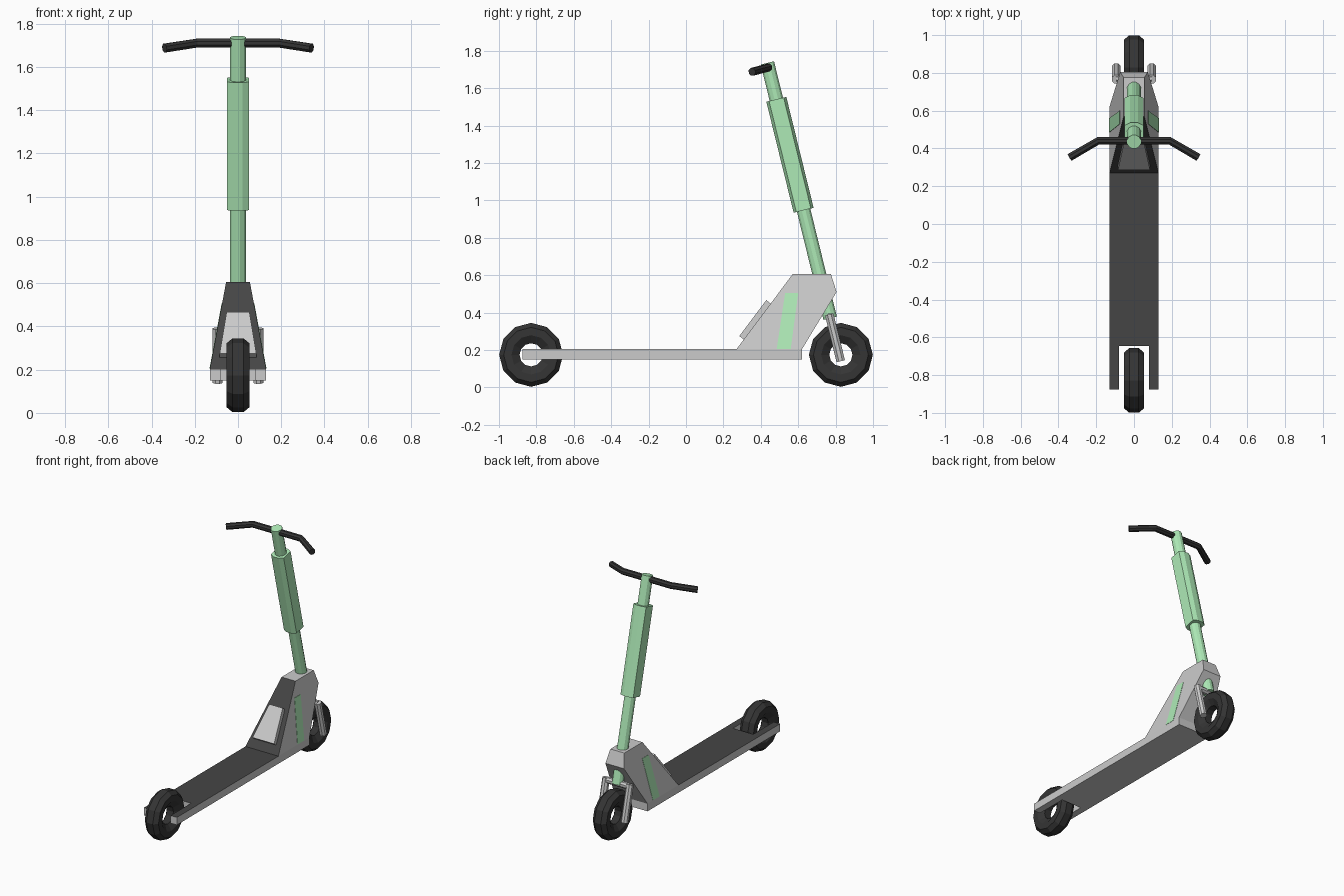
import bpy, bmesh, math
from mathutils import Vector

if "Cube" in bpy.data.objects:
    bpy.data.objects.remove(bpy.data.objects["Cube"])


def material(name, rgb):
    m = bpy.data.materials.new(name)
    m.diffuse_color = (*rgb, 1)
    m.use_nodes = True
    m.node_tree.nodes["Principled BSDF"].inputs["Base Color"].default_value = m.diffuse_color
    return m


GREY = material("light_grey", (0.72, 0.72, 0.72))
DARK = material("dark_grip", (0.06, 0.06, 0.06))
RUBBER = material("rubber", (0.035, 0.035, 0.035))
GREEN = material("green", (0.42, 0.82, 0.47))


def finish(name, bm, *mats):
    bmesh.ops.recalc_face_normals(bm, faces=bm.faces)
    mesh = bpy.data.meshes.new(name)
    bm.to_mesh(mesh)
    bm.free()
    for m in mats:
        mesh.materials.append(m)
    ob = bpy.data.objects.new(name, mesh)
    bpy.context.collection.objects.link(ob)
    return ob


def loft(name, rings, *mats, closed=False, dark_if=None):
    """Bridge a list of point rings; cap the ends unless closed."""
    bm = bmesh.new()
    vs = [[bm.verts.new(p) for p in r] for r in rings]
    n = len(vs[0])
    pairs = list(zip(vs, vs[1:] + vs[:1])) if closed else list(zip(vs, vs[1:]))
    for a, b in pairs:
        for i in range(n):
            j = (i + 1) % n
            bm.faces.new((a[i], a[j], b[j], b[i]))
    if not closed:
        bm.faces.new(vs[0])
        bm.faces.new(vs[-1])
    bmesh.ops.recalc_face_normals(bm, faces=bm.faces)
    if dark_if:
        for f in bm.faces:
            f.normal_update()
            if dark_if(f.normal):
                f.material_index = 1
    return finish(name, bm, *mats)


def circle(r, n):
    return [(r * math.cos(2 * math.pi * (i + .5) / n), r * math.sin(2 * math.pi * (i + .5) / n))
            for i in range(n)]


def sweep(name, section, path, mat):
    """Sweep a 2D section along a path of points."""
    path = [Vector(p) for p in path]
    rings = []
    for i, p in enumerate(path):
        d = (path[min(i + 1, len(path) - 1)] - path[max(i - 1, 0)]).normalized()
        u = Vector((1, 0, 0)) if abs(d.x) < 0.7 else Vector((0, 0, 1))
        u = (u - d * u.dot(d)).normalized()
        v = d.cross(u)
        rings.append([p + u * a + v * b for a, b in section])
    return loft(name, rings, mat)


def steer(z, x=0):
    """Point on the tilted steering axis."""
    return (x, 0.435 + 0.246 * (1.735 - z), z)


# Wheels: faceted tyres with an open hub
half = [(0.171, 0.025), (0.147, 0.054), (0.105, 0.054), (0.062, 0.026)]
tyre = half + [(r, -x) for r, x in reversed(half)]
for name, y in (("rear_wheel", -0.828), ("front_wheel", 0.828)):
    rings = []
    for i in range(12):
        a = 2 * math.pi * i / 12
        rings.append([(x, y + r * math.cos(a), 0.174 + r * math.sin(a)) for r, x in tyre])
    loft(name, rings, RUBBER, closed=True)

# Deck with a slot for the rear wheel and a dark tread on top
outline = [(-0.13, -0.875), (-0.08, -0.875), (-0.08, -0.645), (0.08, -0.645),
           (0.08, -0.875), (0.13, -0.875), (0.13, 0.62), (-0.13, 0.62)]
loft("deck", [[(x, y, z) for x, y in outline] for z in (0.15, 0.204)],
     GREY, DARK, dark_if=lambda n: n.z > 0.9)


# Head body: side profile tapering inward with height
def body_x(z):
    return 0.13 - (z - 0.204) * 0.075 / 0.401


profile = [(0.27, 0.204), (0.57, 0.605), (0.775, 0.605), (0.805, 0.51), (0.62, 0.204)]
loft("head_body", [[(s * body_x(z), y, z) for y, z in profile] for s in (-1, 1)],
     GREY, DARK, dark_if=lambda n: n.y < -0.6)


# Raised panel on the sloping front of the head body
def slope(x, along, out):
    return (x, 0.27 + 0.6 * along - 0.8 * out, 0.204 + 0.8 * along + 0.6 * out)


loft("front_panel", [[slope(x, a, out) for x, a in
                      ((-0.085, 0.065), (0.085, 0.065), (0.053, 0.305), (-0.053, 0.305))]
                     for out in (-0.005, 0.03)], GREY)

# Green stripes on both sides
stripe = [(0.485, 0.206), (0.56, 0.206), (0.60, 0.505), (0.53, 0.505)]
for name, s in (("left_stripe", -1), ("right_stripe", 1)):
    loft(name, [[(s * (body_x(z) + o), y, z) for y, z in stripe]
                for o in (-0.003, 0.002)], GREEN)

# Steering column and the wider sleeve around it
sweep("steering_column", circle(0.038, 12), [steer(0.37), steer(1.735)], GREEN)
quarter = [(0.05, 0.04), (0.02, 0.055)]
sleeve = quarter + [(-0.02, 0.055), (-0.05, 0.04)]
sleeve += [(-a, -b) for a, b in sleeve]
sweep("column_sleeve", sleeve, [steer(0.947), steer(1.54)], GREEN)

# Fork: two legs joined by a crossbar
for name, s in (("left_fork_leg", -1), ("right_fork_leg", 1)):
    sweep(name, circle(0.025, 8), [steer(0.39, s * 0.094), steer(0.14, s * 0.094)], GREY)
sweep("fork_crossbar", circle(0.022, 8), [steer(0.375, -0.094), steer(0.375, 0.094)], GREY)

# Handlebar with swept-back ends
sweep("handlebar", circle(0.022, 8),
      [(-0.34, 0.353, 1.687), (-0.19, 0.44, 1.71), (0.19, 0.44, 1.71), (0.34, 0.353, 1.687)],
      RUBBER)
